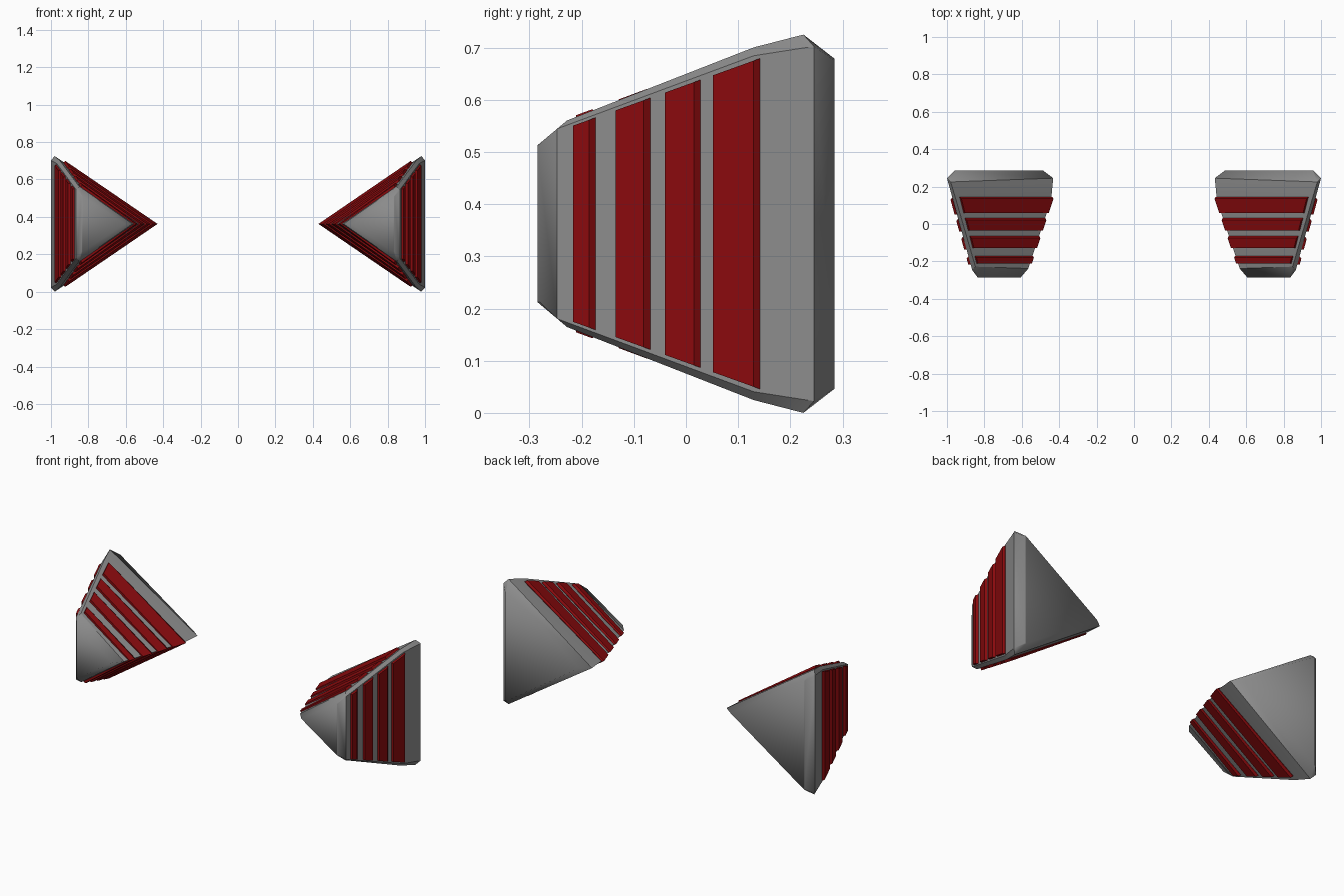
import bpy, bmesh

if "Cube" in bpy.data.objects:
    bpy.data.objects.remove(bpy.data.objects["Cube"])

ZC = 0.3625  # height of the pod's centre line


def material(name, rgb):
    m = bpy.data.materials.new(name)
    m.diffuse_color = (*rgb, 1)
    m.use_nodes = True
    m.node_tree.nodes["Principled BSDF"].inputs["Base Color"].default_value = m.diffuse_color
    return m


red = material("dark_red", (0.25, 0.003, 0.004))
grey = material("dark_grey", (0.26, 0.26, 0.26))


def loft(name, rings, mat):
    """Skin closed rings front to back, cap the ends and mirror across x."""
    bm = bmesh.new()
    vs = [[bm.verts.new(p) for p in r] for r in rings]
    n = len(rings[0])
    for a, b in zip(vs, vs[1:]):
        for i in range(n):
            j = (i + 1) % n
            bm.faces.new((a[i], a[j], b[j], b[i]))
    bm.faces.new(vs[0])
    bm.faces.new(vs[-1])
    bmesh.ops.recalc_face_normals(bm, faces=bm.faces)
    me = bpy.data.meshes.new(name)
    bm.to_mesh(me)
    bm.free()
    ob = bpy.data.objects.new(name, me)
    bpy.context.collection.objects.link(ob)
    ob.modifiers.new("mirror", 'MIRROR')
    me.materials.append(mat)
    return ob


def ring(tip, corner, outer):
    """Triangular section: sharp inner tip, two chamfered outer corners."""
    (tx, ty), (cx, cy, ch), (ox, oy, oh) = tip, corner, outer
    return [(tx, ty, ZC), (cx, cy, ZC + ch), (ox, oy, ZC + oh),
            (ox, oy, ZC - oh), (cx, cy, ZC - ch)]


# Pod body: tapered triangular wedge with bevelled ends
body = loft("pod_body", [
    ring((0.605, -0.285), (0.832, -0.285, 0.150), (0.836, -0.285, 0.146)),
    ring((0.565, -0.238), (0.848, -0.228, 0.198), (0.865, -0.247, 0.182)),
    ring((0.443, 0.130), (0.952, 0.130, 0.338), (0.968, 0.130, 0.322)),
    ring((0.432, 0.245), (0.980, 0.225, 0.3625), (1.000, 0.245, 0.340)),
    ring((0.485, 0.285), (0.955, 0.285, 0.316), (0.960, 0.285, 0.312)),
], grey)

# Softly rounded shading on the end caps, crisp edges along the sides
for p in body.data.polygons:
    p.use_smooth = True
for e in body.data.edges:
    a, b = (v // 5 for v in e.vertices)
    if 1 <= min(a, b) and max(a, b) <= 3 and not a == b == 2:
        e.use_edge_sharp = True


def section(y):
    """Tip x, corner x, corner half height and outer x at depth y."""
    t = (y + 0.235) / 0.365
    mix = lambda a, b: a + (b - a) * t
    return mix(0.565, 0.443), mix(0.848, 0.952), mix(0.196, 0.338), mix(0.868, 0.968)


def outer_ring(y, off):
    ox, h = section(y)[3], section(y)[2] * 0.925
    return [(ox + off, y, ZC + h), (ox - 0.02, y, ZC + h),
            (ox - 0.02, y, ZC - h), (ox + off, y, ZC - h)]


def inner_ring(y, off):
    tx, cx, h, _ = section(y)
    f = 0.955
    ex, eh = tx + (cx - tx) * f, h * f
    nx, nz = -0.54 * off, 0.84 * off
    tip = tx - 0.8 * off
    return [(ex + nx, y, ZC + eh + nz), (tip, y, ZC), (ex + nx, y, ZC - eh - nz),
            (ex + 0.01, y, ZC - eh + 0.016), (tx + 0.03, y, ZC),
            (ex + 0.01, y, ZC + eh - 0.016)]


# Raised red bands: a flat slab on the outer face, a V-shaped one round the tip
for i, (y0, y1) in enumerate([(-0.217, -0.173), (-0.135, -0.068),
                              (-0.040, 0.028), (0.052, 0.142)]):
    loft(f"outer_band_{i + 1}", [outer_ring(y0, 0.013), outer_ring(y1 - 0.013, 0.013),
                                 outer_ring(y1, 0.001)], red)
    y0, y1 = y0 + 0.006, y1 + 0.003
    loft(f"inner_band_{i + 1}", [inner_ring(y0, 0.014), inner_ring(y1 - 0.01, 0.014),
                                 inner_ring(y1, 0.002)], red)
